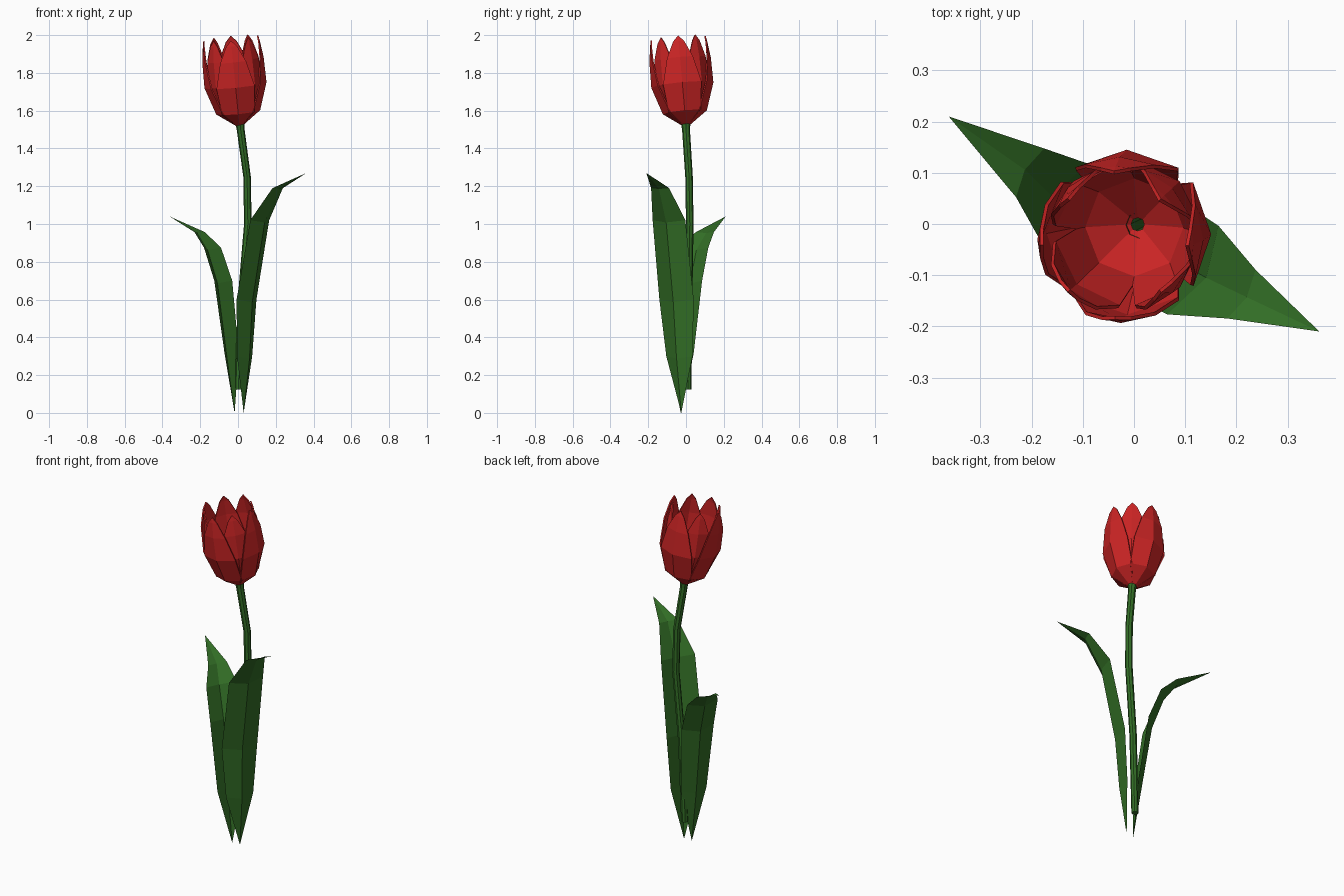
import bpy
from math import sin, cos, radians
from mathutils import Vector

if "Cube" in bpy.data.objects:
    bpy.data.objects.remove(bpy.data.objects["Cube"])


def material(name, rgb):
    m = bpy.data.materials.new(name)
    m.diffuse_color = (*rgb, 1)
    m.use_nodes = True
    m.node_tree.nodes["Principled BSDF"].inputs["Base Color"].default_value = m.diffuse_color
    return m


GREEN = material("leaf green", (0.032, 0.155, 0.019))
RED = material("petal red", (0.60, 0.018, 0.018))


def add_mesh(name, verts, faces, mat):
    me = bpy.data.meshes.new(name)
    me.from_pydata([tuple(v) for v in verts], [], faces)
    me.materials.append(mat)
    ob = bpy.data.objects.new(name, me)
    bpy.context.collection.objects.link(ob)
    return ob


def strip(name, rows, mat):
    """Sheet of quads from rows of three points; one-point rows are tips."""
    verts, faces, idx = [], [], []
    for row in rows:
        idx.append(list(range(len(verts), len(verts) + len(row))))
        verts += row
    for a, b in zip(idx, idx[1:]):
        for j in range(2):
            if len(a) == 1:
                faces.append((a[0], b[j + 1], b[j]))
            elif len(b) == 1:
                faces.append((a[j], a[j + 1], b[0]))
            else:
                faces.append((a[j], a[j + 1], b[j + 1], b[j]))
    return add_mesh(name, verts, faces, mat)


# Stem: eight-sided tube along a gently bowed path (x, y, z, radius)
path = [(0.002, 0.01, 0.125, 0.019), (0.018, 0.014, 0.60, 0.02),
        (0.052, 0.02, 1.0, 0.02), (0.048, 0.016, 1.25, 0.02),
        (0.014, 0.0, 1.50, 0.021), (0.01, -0.002, 1.54, 0.026)]
N = 8
verts = [(x + r * cos(radians(45 * i)), y + r * sin(radians(45 * i)), z)
         for x, y, z, r in path for i in range(N)]
faces = [(k * N + i, k * N + (i + 1) % N, (k + 1) * N + (i + 1) % N, (k + 1) * N + i)
         for k in range(len(path) - 1) for i in range(N)]
faces.append(tuple(reversed(range(N))))
add_mesh("stem", verts, faces, GREEN)


# Leaves: channelled blades; stations are (x, y, z, half width, fold depth)
def leaf(name, angle, base, stations, tip):
    out = Vector((cos(radians(angle)), sin(radians(angle)), 0))
    side = Vector((-out.y, out.x, 0))
    rows = [[Vector(base)]]
    for x, y, z, w, d in stations:
        c = Vector((x, y, z))
        mid = c + out * d - Vector((0, 0, d * 0.4))
        rows.append([c - side * w, mid, c + side * w])
    rows.append([Vector(tip)])
    strip(name, rows, GREEN)


leaf("tall_leaf", -30, (0.03, -0.025, 0.0),
     [(0.035, -0.035, 0.30, 0.08, 0.03), (0.045, -0.05, 0.60, 0.105, 0.035),
      (0.115, -0.09, 1.02, 0.10, 0.03), (0.21, -0.137, 1.19, 0.055, 0.012)],
     (0.362, -0.21, 1.27))
leaf("short_leaf", 150, (-0.018, -0.028, 0.0),
     [(-0.033, -0.025, 0.31, 0.075, 0.03), (-0.078, 0.003, 0.70, 0.095, 0.035),
      (-0.135, 0.04, 0.875, 0.09, 0.03), (-0.203, 0.10, 0.957, 0.055, 0.012)],
     (-0.362, 0.21, 1.04))

# Petals: profile of (radius, height, half angle) wrapped round the tilted axis
profile = [(0.02, 0.0, 45), (0.117, 0.07, 47), (0.165, 0.215, 38),
           (0.163, 0.35, 25), (0.152, 0.435, 11), (0.146, 0.466, 0)]
axis = Vector((-0.10, -0.09, 1)).normalized()
tilt = Vector((0, 0, 1)).rotation_difference(axis)
origin = Vector((0.008, 0.0, 1.522))


def petal(name, angle, scale, lift):
    rows = []
    for r, h, half in profile:
        row = []
        for s in ((-1, 0, 1) if half else (0,)):
            a = radians(angle + s * half)
            row.append(origin + tilt @ Vector((r * scale * cos(a), r * scale * sin(a), h + lift)))
        rows.append(row)
    ob = strip(name, rows, RED)
    mod = ob.modifiers.new("thickness", "SOLIDIFY")
    mod.thickness = 0.007
    mod.offset = -1


for i in range(4):
    petal(f"outer_petal_{i + 1}", 90 * i, 1.0, 0.0)
    petal(f"inner_petal_{i + 1}", 90 * i + 45, 0.89, 0.002)
